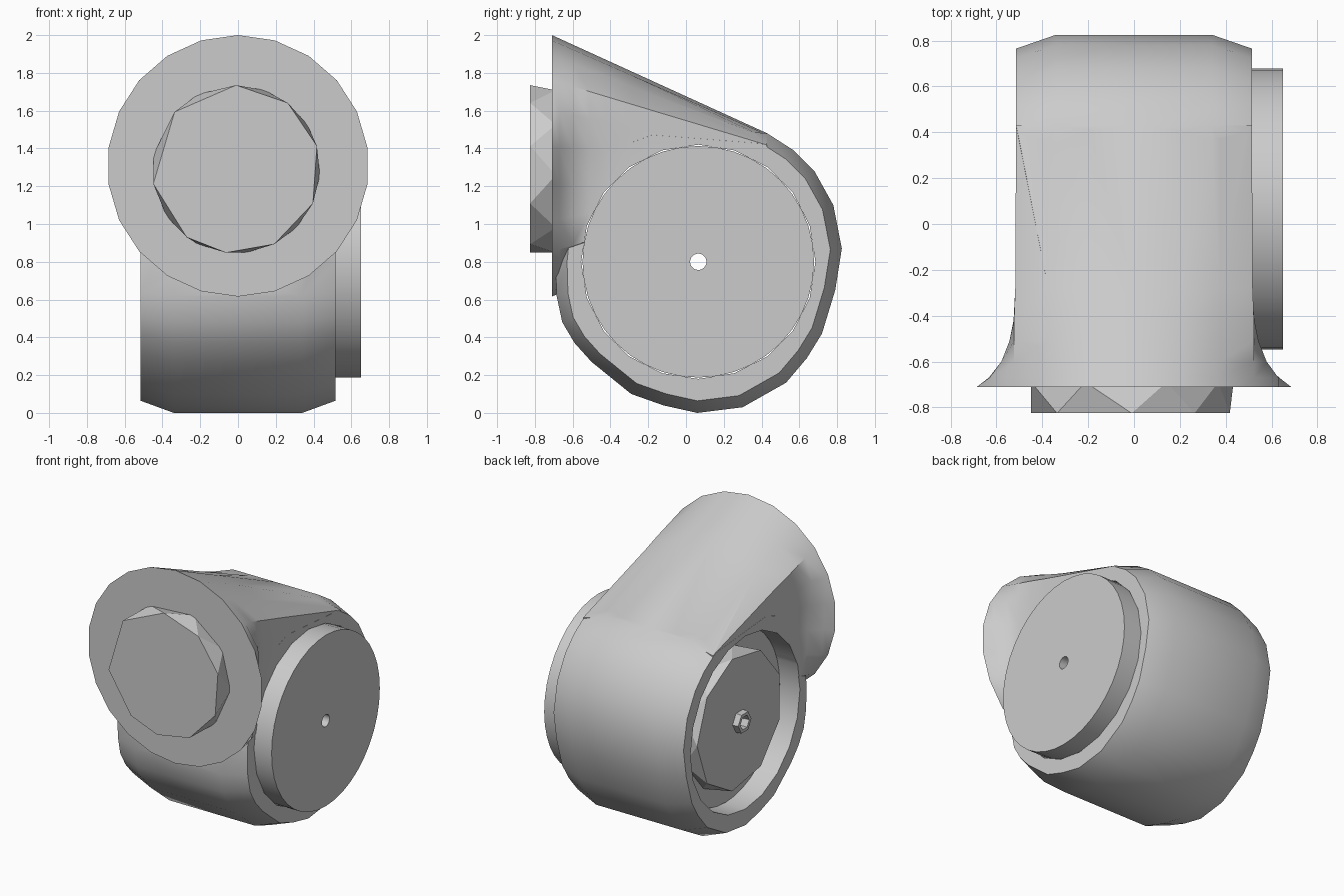
import bpy, bmesh
from math import sin, cos, tau, radians

if "Cube" in bpy.data.objects:
    bpy.data.objects.remove(bpy.data.objects["Cube"])

grey = bpy.data.materials.new("plain grey")
grey.use_nodes = True
grey.diffuse_color = (0.6, 0.6, 0.6, 1)
grey.node_tree.nodes["Principled BSDF"].inputs["Base Color"].default_value = (0.6, 0.6, 0.6, 1)


def loft(name, loops, hollow=False, smooth=None, split=False):
    """Bridge equal-length loops; cap the ends, or join last to first if hollow."""
    bm = bmesh.new()
    rows = [[bm.verts.new(p) for p in loop] for loop in loops]
    n = len(rows[0])
    pairs = list(zip(rows, rows[1:]))
    if hollow:
        pairs.append((rows[-1], rows[0]))
    sides = [bm.faces.new((a[i], a[(i + 1) % n], b[(i + 1) % n], b[i]))
             for a, b in pairs for i in range(n)]
    if not hollow:
        bm.faces.new(rows[0])
        bm.faces.new(rows[-1])
    if split:
        bmesh.ops.triangulate(bm, faces=sides, quad_method='SHORT_EDGE')
    bmesh.ops.recalc_face_normals(bm, faces=bm.faces)
    mesh = bpy.data.meshes.new(name)
    bm.to_mesh(mesh)
    bm.free()
    mesh.materials.append(grey)
    obj = bpy.data.objects.new(name, mesh)
    bpy.context.collection.objects.link(obj)
    if smooth:
        shade(obj, smooth)
    return obj


def activate(obj):
    bpy.ops.object.select_all(action='DESELECT')
    obj.select_set(True)
    bpy.context.view_layer.objects.active = obj


def shade(obj, degrees):
    activate(obj)
    bpy.ops.object.shade_smooth_by_angle(angle=radians(degrees))


def boolean(target, tool, operation):
    activate(target)
    mod = target.modifiers.new(operation.lower(), 'BOOLEAN')
    mod.operation, mod.object, mod.solver = operation, tool, 'EXACT'
    bpy.ops.object.modifier_apply(modifier=mod.name)
    bpy.data.objects.remove(tool)


AXLE_Y, AXLE_Z = 0.065, 0.8


def side_ring(x, r, n, turn=0.0):
    """Polygon around the sideways axle."""
    return [(x, AXLE_Y + r * cos(tau * (i + turn) / n), AXLE_Z + r * sin(tau * (i + turn) / n))
            for i in range(n)]


def front_ring(y, r, angles):
    """Polygon around the forward axis, angles clockwise from the top."""
    return [(r * sin(radians(a)) - 0.01, y, 1.29 + r * cos(radians(a))) for a in angles]


# Drum: side outline with its edges chamfered by scaling toward the axle
outline = [(-0.55, 1.4), (-0.66, 1.1), (-0.69, 0.8), (-0.685, 0.62), (-0.655, 0.48),
           (-0.59, 0.37), (-0.5, 0.27), (-0.29, 0.1), (-0.12, 0.04), (0.06, 0),
           (0.3, 0.03), (0.53, 0.16), (0.64, 0.29), (0.72, 0.42), (0.79, 0.65),
           (0.825, 0.87), (0.78, 1.1), (0.68, 1.28), (0.57, 1.39), (0.43, 1.48), (-0.2, 1.53)]
body = loft("housing", [
    [(x, AXLE_Y + (y - AXLE_Y) * s, AXLE_Z + (z - AXLE_Z) * s) for y, z in outline]
    for x, s in ((-0.515, 0.92), (-0.34, 1), (0.34, 1), (0.515, 0.92))])

# Neck: round mouth whose flare fades into flat sides, faster lower down
R, SIDES = 0.692, 22
sections = []
for y, flare in ((-0.71, 1), (-0.67, 0.82), (-0.6, 0.5), (-0.51, 0.29),
                 (-0.42, 0.15), (-0.28, 0.02), (0.43, 0)):
    t = (y + 0.71) / 1.14
    top, squash = 2.0 - 0.52 * t, 1 - 0.74 * t
    loop = []
    for i in range(SIDES):
        s, c = sin(tau * i / SIDES), cos(tau * i / SIDES)
        w = 0.514 + 0.178 * flare ** (2.3 - 2 * c)
        loop.append((max(-w, min(w, R * s)), y, top - squash * R * (1 - c)))
    sections.append(loop)
neck = loft("neck", sections)
boolean(body, neck, 'UNION')

# Bore through the drum
bore = loft("bore", [side_ring(-0.8, 0.62, 20), side_ring(0.8, 0.62, 20)])
bore.hide_render = True
boolean(body, bore, 'DIFFERENCE')
shade(body, 35)

# Wheel filling the bore, standing proud on the left with an axle hole
HOLE = 0.043
loft("wheel", [side_ring(-0.36, HOLE, 40), side_ring(-0.36, 0.613, 40),
               side_ring(0.65, 0.613, 40), side_ring(0.65, HOLE, 40)],
     hollow=True, smooth=30)

# Faceted hub recessed in the right side
loft("hub", [side_ring(-0.35, 0.05, 9), side_ring(-0.35, 0.49, 9, 0.5),
             side_ring(-0.47, 0.48, 9), side_ring(-0.47, 0.05, 9)],
     hollow=True, split=True)

# Axle nut
loft("axle_nut", [side_ring(-0.46, 0.05, 6), side_ring(-0.46, 0.08, 6),
                  side_ring(-0.512, 0.075, 6), side_ring(-0.512, 0.05, 6)], hollow=True)

# Faceted, slightly uneven front plug
corners = (0, 38, 74, 114, 153, 187, 216, 260, 313)
loft("front_plug", [front_ring(-0.69, 0.445, [a + 20 for a in corners]),
                    front_ring(-0.825, 0.445, corners)], split=True)
